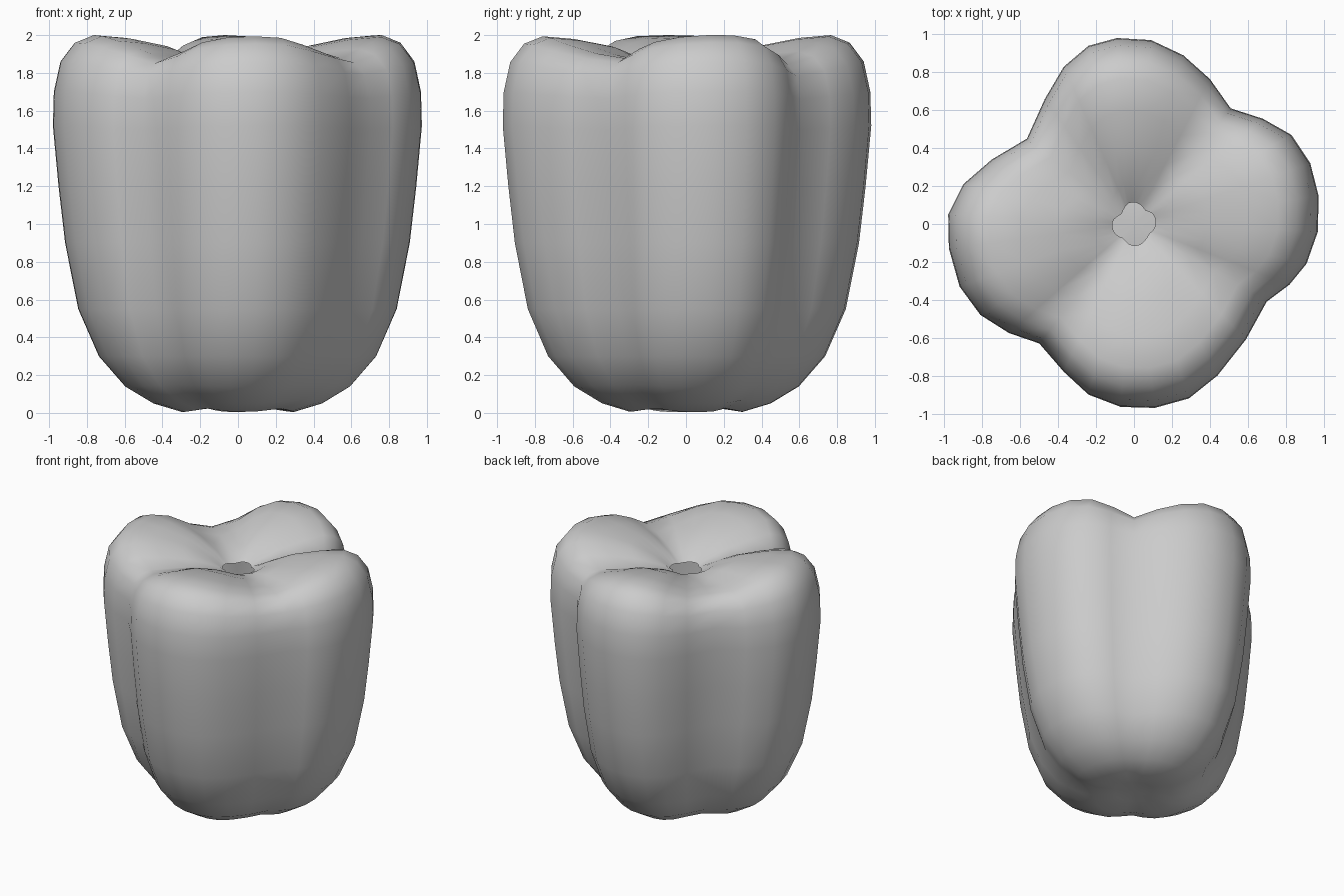
import bpy
import bmesh
from mathutils import Vector

default_cube = bpy.data.objects.get("Cube")
if default_cube:
    bpy.data.objects.remove(default_cube, do_unlink=True)

# Four-lobed cross-section at the widest height, counter-clockwise
OUTLINE = [
    (.98, .15), (.93, .32), (.83, .47), (.68, .555), (.51, .61), (.4, .765),
    (.26, .89), (.09, .97), (-.09, .985), (-.24, .94), (-.37, .83), (-.47, .66),
    (-.565, .45), (-.75, .34), (-.9, .21), (-.98, .05), (-.985, -.13),
    (-.92, -.33), (-.81, -.48), (-.66, -.575), (-.5, -.63), (-.37, -.78),
    (-.24, -.9), (-.07, -.965), (.11, -.97), (.29, -.92), (.44, -.8),
    (.59, -.61), (.7, -.41), (.82, -.32), (.91, -.21), (.97, -.04),
]
FULL_RADIUS = .985

# Rings from base to top opening: lobe radius, height, groove strength, groove drop
RINGS = [
    (.14, .03, .4, 0), (.3, .005, .5, -.02), (.45, .05, .65, -.02),
    (.6, .14, .75, -.01), (.74, .3, .85, 0), (.85, .55, .95, 0),
    (.92, .9, 1, 0), (.955, 1.2, 1, 0), (.985, 1.52, 1, .02),
    (.98, 1.7, 1, .04), (.945, 1.86, 1, .08), (.87, 1.96, 1, .12),
    (.77, 2, 1, .14), (.6, 1.985, 1, .13), (.4, 1.945, 1, .1),
    (.22, 1.87, 1, .05), (.115, 1.8, 1, 0),
]


def ring_point(x, y, radius, height, strength, drop):
    """Scale one outline point to a ring and sink it where the grooves run."""
    flat = Vector((x, y, 0))
    ratio = min(1, flat.length / FULL_RADIUS)
    groove = min(1, (1 - ratio) / .2)
    point = flat.normalized() * radius * ratio ** strength
    point.z = height - drop * groove
    return point


def make_material(name, color):
    material = bpy.data.materials.new(name)
    material.use_nodes = True
    material.diffuse_color = color
    shader = next(n for n in material.node_tree.nodes if n.type == "BSDF_PRINCIPLED")
    shader.inputs["Base Color"].default_value = color
    return material


# Loft the body through its rings, closed below and open at the stem hole
bm = bmesh.new()
rings = [[bm.verts.new(ring_point(x, y, *ring)) for x, y in OUTLINE] for ring in RINGS]
count = len(OUTLINE)
for lower, upper in zip(rings, rings[1:]):
    for i in range(count):
        j = (i + 1) % count
        bm.faces.new((lower[i], lower[j], upper[j], upper[i]))
base = bm.verts.new((0, 0, .04))
for i in range(count):
    bm.faces.new((base, rings[0][(i + 1) % count], rings[0][i]))
for face in bm.faces:
    face.smooth = True

mesh = bpy.data.meshes.new("pepper_body")
bm.to_mesh(mesh)
bm.free()
mesh.materials.append(make_material("plain grey", (.6, .6, .6, 1)))
body = bpy.data.objects.new("pepper_body", mesh)
bpy.context.collection.objects.link(body)
